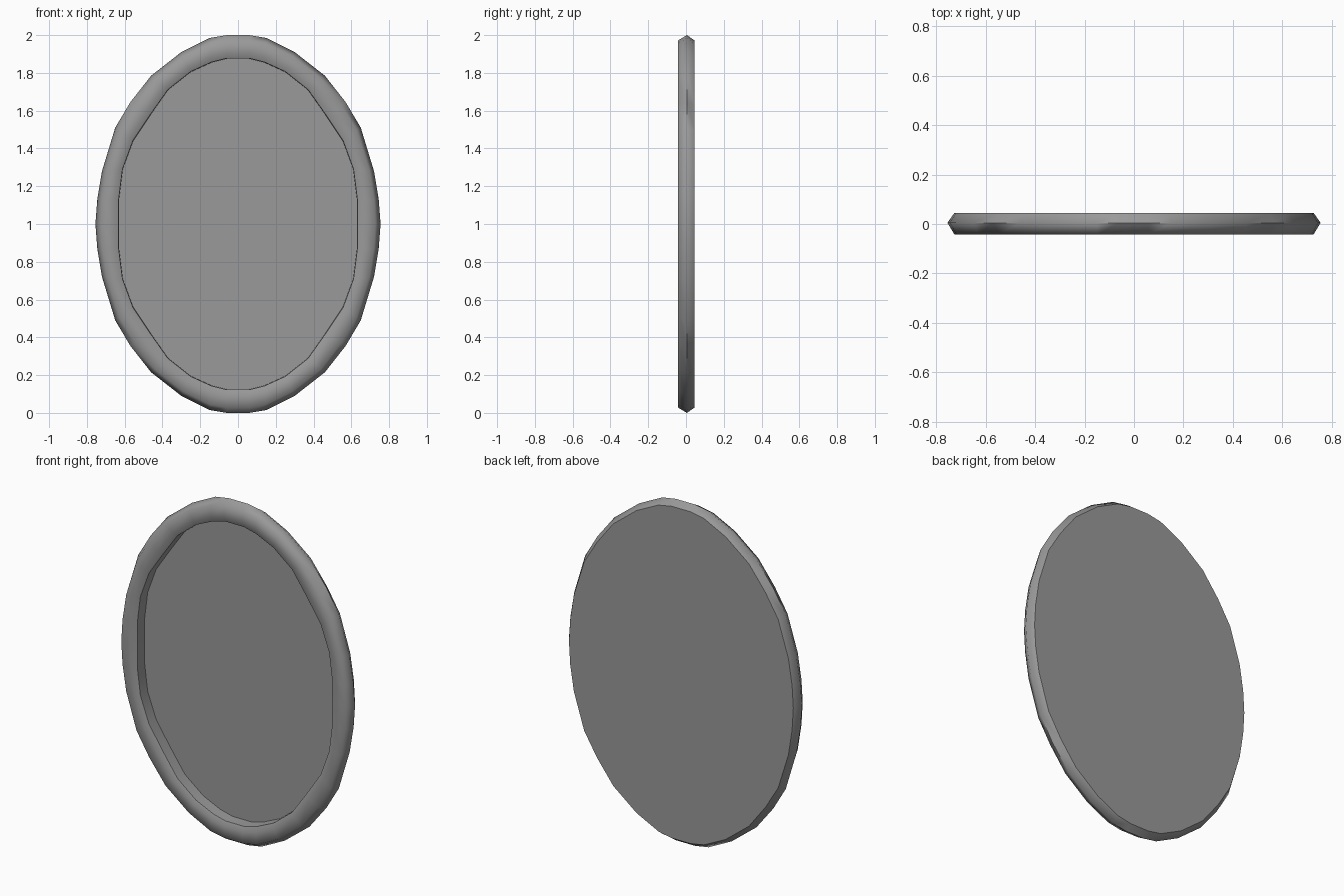
import bpy, math

if "Cube" in bpy.data.objects:
    bpy.data.objects.remove(bpy.data.objects["Cube"])

# Quarter outlines (x, height above centre) of the oval
OUTER = [(.755, 0), (.745, .13), (.72, .28), (.65, .51), (.57, .645),
         (.46, .785), (.30, .91), (.15, .985), (.06, 1.0)]
INNER = [(.63, 0), (.63, .13), (.61, .29), (.555, .44), (.465, .575),
         (.37, .71), (.25, .805), (.14, .855), (.06, .875)]

# Dark grey finish
grey = bpy.data.materials.new("dark_grey")
grey.diffuse_color = (.32, .32, .32, 1)
grey.use_nodes = True
grey.node_tree.nodes["Principled BSDF"].inputs["Base Color"].default_value = grey.diffuse_color


def full(quarter):
    half = quarter + [(-x, z) for x, z in reversed(quarter)]
    # the side points are shared by the upper and lower halves
    half = quarter + [(-x, z) for x, z in reversed(quarter)]
    return half + [(x, -z) for x, z in reversed(half[1:-1])]


def ring(offset, y):
    """Oval loop a given distance in from the outer edge."""
    t = offset / .125
    return [(ox + (ix - ox) * t, y, 1 + oz + (iz - oz) * t)
            for (ox, oz), (ix, iz) in zip(full(OUTER), full(INNER))]


def build(name, profile, cap=0, smooth=False):
    """Loft oval loops; cap +1/-1 fills the last loop facing back/front."""
    rings = [ring(*p) for p in profile]
    n = len(rings[0])
    verts = [v for r in rings for v in r]
    faces = [(k * n + i, k * n + n + i, k * n + n + (i + 1) % n, k * n + (i + 1) % n)
             for k in range(len(rings) - 1) for i in range(n)]
    if cap:
        last = list(range(len(verts) - n, len(verts)))
        faces.append(last[::-1] if cap > 0 else last)
        if cap < 0:
            faces[-1] = last[::-1]
        else:
            faces[-1] = last
    mesh = bpy.data.meshes.new(name)
    mesh.from_pydata(verts, [], faces)
    # Points run anticlockwise seen from the front, so the front cap keeps order
    if cap:
        mesh.update()
        if mesh.polygons[-1].normal.y * cap < 0:
            mesh.flip_normals()
    mesh.materials.append(grey)
    obj = bpy.data.objects.new(name, mesh)
    bpy.context.collection.objects.link(obj)
    if smooth:
        bpy.ops.object.select_all(action='DESELECT')
        obj.select_set(True)
        bpy.context.view_layer.objects.active = obj
        bpy.ops.object.shade_smooth_by_angle(angle=math.radians(64))


# Rounded frame, from the back edge over the front to the recess lip
build("frame", [(.028, .045), (0, .005), (.028, -.042), (.095, -.042),
                (.123, -.03)], smooth=True)
# Wall of the recess
build("recess_wall", [(.123, -.03), (.125, .035)], smooth=True)
# Recessed mirror glass
build("mirror_glass", [(.125, .035)], cap=-1)
# Flat back panel
build("back_panel", [(.028, .045)], cap=1)
